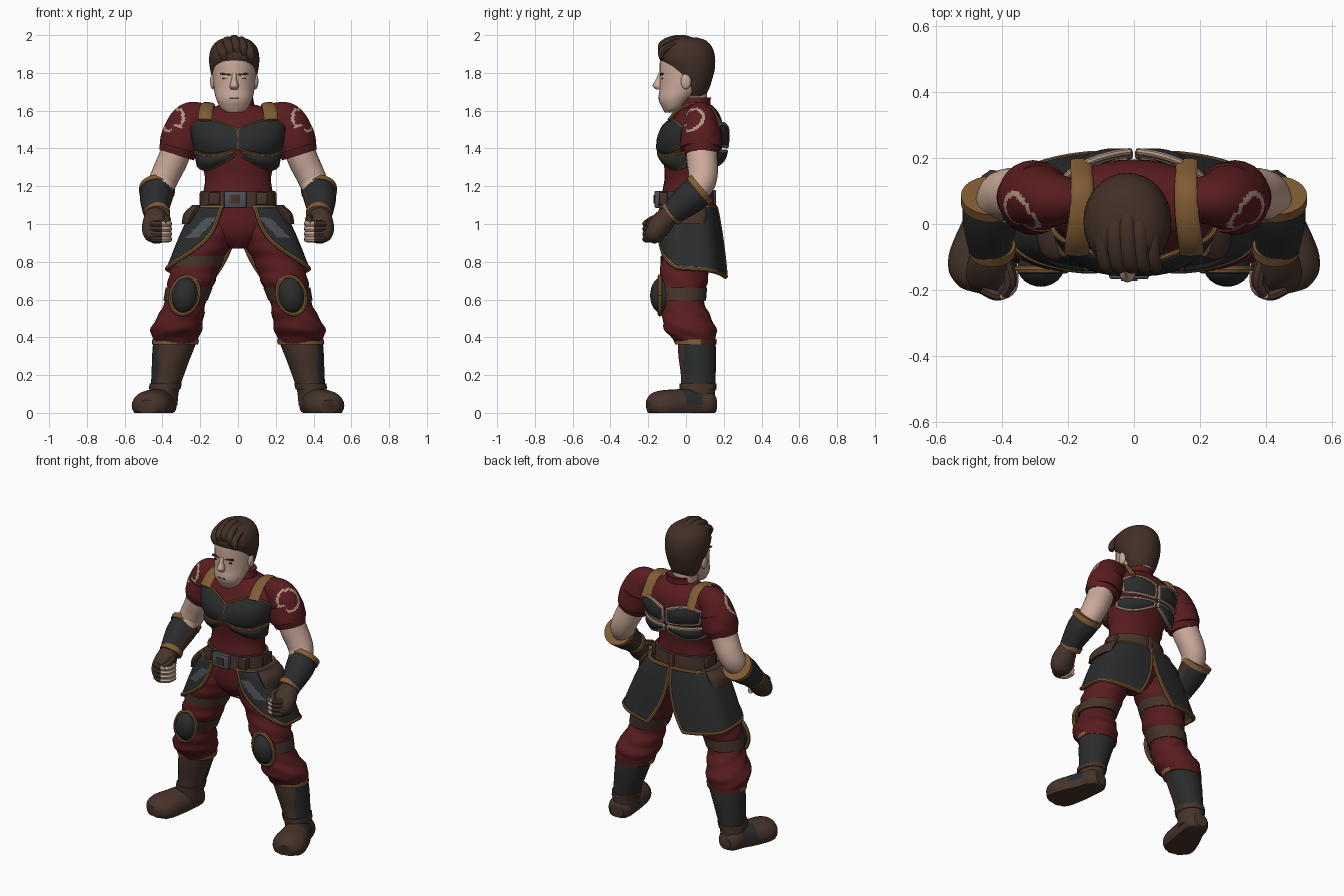
import bpy, bmesh
from math import sin, cos, pi, tau, radians
from mathutils import Vector, Matrix

if "Cube" in bpy.data.objects:
    bpy.data.objects.remove(bpy.data.objects["Cube"])

X, Y = Vector((1, 0, 0)), Vector((0, 1, 0))
HEAD_X = -.02
parts = []


def material(name, r, g, b):
    m = bpy.data.materials.new(name)
    m.use_nodes = True
    m.diffuse_color = (r, g, b, 1)
    m.node_tree.nodes["Principled BSDF"].inputs["Base Color"].default_value = (r, g, b, 1)
    return m


red = material("dark red cloth", .1, .012, .014)
dark = material("charcoal armour", .024, .025, .026)
brown = material("brown leather", .062, .034, .024)
hair_col = material("brown hair", .056, .029, .02)
gold = material("ochre trim", .22, .108, .035)
skin = material("skin", .6, .405, .325)
steel = material("grey steel", .075, .082, .092)
pale = material("pale trim", .46, .3, .23)


def finish(name, bm, mat, sided):
    """Turn a bmesh into a named object, mirrored in x when it is a paired part."""
    bmesh.ops.recalc_face_normals(bm, faces=bm.faces[:])
    mesh = bpy.data.meshes.new(name)
    bm.to_mesh(mesh)
    bm.free()
    mesh.materials.append(mat)
    ob = bpy.data.objects.new(name, mesh)
    bpy.context.collection.objects.link(ob)
    if sided:
        ob.modifiers.new("mirror", "MIRROR")
    parts.append(ob)
    return ob


def paint(ob, mat, rule):
    ob.data.materials.append(mat)
    index = len(ob.data.materials) - 1
    for p in ob.data.polygons:
        if rule(p.center, p.normal):
            p.material_index = index


def smooth_path(keys, steps):
    k = [Vector(q) for q in keys]
    k = [k[0] * 2 - k[1]] + k + [k[-1] * 2 - k[-2]]
    out = []
    for a, b, c, d in zip(k, k[1:], k[2:], k[3:]):
        for i in range(steps):
            t = i / steps
            out.append((b * 2 + (c - a) * t + (a * 2 - b * 5 + c * 4 - d) * t * t
                        + (b * 3 - a - c * 3 + d) * t ** 3) / 2)
    return out + [k[-2]]


def loft(name, keys, mat, align=False, sided=True, seg=24, steps=4, fold=0):
    """Skin ellipses (x, y, z, rx, ry); level ones, or square to the path if align."""
    path = smooth_path(keys, steps)
    pts = [Vector(p[:3]) for p in path]
    bm, rings, side = bmesh.new(), [], X
    for i, p in enumerate(path):
        ax, ay = X, Y
        if align:
            t = (pts[min(i + 1, len(pts) - 1)] - pts[max(i - 1, 0)]).normalized()
            if i == 0 and abs(t.x) > .9:
                side = Y
            side = (side - t * side.dot(t)).normalized()
            ax, ay = side, t.cross(side)
        ring = []
        for j in range(seg):
            a = tau * j / seg
            r = 1 + fold * sin(pts[i].z * 75 + 3 * sin(a) + 2 * a)
            co = pts[i] + ax * (cos(a) * p[3] * r) + ay * (sin(a) * p[4] * r)
            co.z = max(co.z, 0)
            ring.append(bm.verts.new(co))
        rings.append(ring)
    for lo, hi in zip(rings, rings[1:]):
        for j in range(seg):
            k = (j + 1) % seg
            bm.faces.new((lo[j], lo[k], hi[k], hi[j]))
    bm.faces.new(rings[0])
    bm.faces.new(rings[-1])
    return finish(name, bm, mat, sided)


def tube(name, points, r, mat, steps=1):
    return loft(name, [(*p, r, r) for p in points], mat, True, True, 8, steps)


def shell(name, surface, mat, trim, r, n=14, m=10):
    """Thin plate from surface(u, v) with a raised trim along its border."""
    grid = [[Vector(surface(i / n, j / m)) for j in range(m + 1)] for i in range(n + 1)]
    bm = bmesh.new()
    vs = [[bm.verts.new(c) for c in row] for row in grid]
    for i in range(n):
        for j in range(m):
            bm.faces.new((vs[i][j], vs[i + 1][j], vs[i + 1][j + 1], vs[i][j + 1]))
    ob = finish(name, bm, mat, True)
    solid = ob.modifiers.new("thickness", "SOLIDIFY")
    solid.thickness, solid.offset = .012, 0
    edge = (grid[0] + [row[-1] for row in grid[1:]] + grid[-1][-2::-1]
            + [row[0] for row in grid[-2::-1]])
    tube(name + "_trim", edge, r, trim)
    return ob


def box(name, at, size, mat, sided=False, tilt=0, bevel=.008):
    bm = bmesh.new()
    bmesh.ops.create_cube(bm, size=1, matrix=Matrix.Translation(at)
                          @ Matrix.Rotation(tilt, 4, "Y") @ Matrix.Diagonal((*size, 1)))
    if bevel:
        bmesh.ops.bevel(bm, geom=bm.edges[:], offset=bevel, segments=2, affect="EDGES", profile=.5)
    return finish(name, bm, mat, sided)


def ball(name, at, size, mat, sided=False, tilt=0):
    bm = bmesh.new()
    bmesh.ops.create_uvsphere(bm, u_segments=24, v_segments=14, radius=1,
                              matrix=Matrix.Translation(at) @ Matrix.Rotation(tilt, 4, "Y")
                              @ Matrix.Diagonal((*size, 1)))
    return finish(name, bm, mat, sided)


# Torso, collar and neck
loft("shirt", [(0, 0, 1.08, .19, .13), (0, 0, 1.17, .183, .125), (0, .005, 1.25, .175, .118),
               (0, .01, 1.35, .205, .13), (0, .03, 1.45, .235, .16), (0, .055, 1.53, .25, .138),
               (0, .06, 1.59, .2, .112), (0, .055, 1.63, .1, .08)], red, sided=False, seg=32)
loft("collar", [(0, .05, 1.59, .1, .09), (0, .05, 1.64, .085, .08), (0, .06, 1.67, .08, .072)],
     red, sided=False)
loft("neck", [(-.01, .04, 1.56, .075, .08), (HEAD_X, .035, 1.65, .073, .078),
              (HEAD_X, .03, 1.75, .08, .08)], skin, sided=False)
box("collar_seam", (0, -.035, 1.61), (.012, .02, .07), dark, bevel=0)


# Chest and back armour
def armour(name, way, a0, a1, low, high, trim, r):
    def surface(u, v):
        z = low(u) + (high(u) - low(u)) * v
        a = a0 + (a1 - a0) * u
        wide = .215 + .2 * (z - 1.3)
        deep = .18 - 2.6 * (z - 1.41) ** 2 if way < 0 else .19 - 1.2 * (z - 1.47) ** 2
        puff = .015 * sin(pi * u) * sin(pi * v)
        return (wide + puff) * sin(a), .03 + way * (deep + puff) * cos(a), z
    shell(name, surface, dark, trim, r)


armour("chest_plate", -1, 0, 1.35, lambda u: 1.40 - .03 * sin(pi * u),
       lambda u: 1.5 + .05 * sin(pi * u), gold, .008)
armour("rib_plate", -1, .1, 1.35, lambda u: 1.36 - .07 * sin(2.3 * u),
       lambda u: 1.38 - .02 * sin(pi * u), gold, .008)
armour("upper_back_plate", 1, .06, .95, lambda u: 1.41 + .01 * u,
       lambda u: 1.5 + .03 * sin(pi * u), pale, .011)
armour("lower_back_plate", 1, .06, 1.2, lambda u: 1.36 - .05 * sin(2.6 * u),
       lambda u: 1.385, pale, .011)
loft("shoulder_strap", [(.175, -.09, 1.55, .037, .01), (.17, -.045, 1.6, .037, .01),
                        (.16, .03, 1.632, .036, .01), (.157, .12, 1.622, .034, .01),
                        (.16, .19, 1.52, .033, .01)], gold, align=True, seg=12)

# Arms
sleeve = loft("sleeve", [(.17, .07, 1.56, .06, .08), (.25, .075, 1.545, .085, .1),
                         (.29, .08, 1.48, .1, .108), (.308, .08, 1.42, .1, .108),
                         (.325, .08, 1.365, .086, .095)], red, align=True, seg=72, steps=14)
EMBLEM, BLOB = Vector((.345, .03, 1.55)), Vector((.325, -.005, 1.495))
paint(sleeve, pale, lambda c, n: (c - BLOB).length < .034 or
      .058 < (c - EMBLEM).length < .074 and c.y < .1 and c.z > 1.46)
loft("sleeve_layer", [(.28, .08, 1.5, .1, .105), (.303, .08, 1.43, .107, .113),
                      (.312, .08, 1.4, .105, .111)], red, align=True)
loft("arm", [(.315, .08, 1.42, .08, .085), (.345, .085, 1.34, .08, .082),
             (.378, .09, 1.27, .077, .079), (.405, .075, 1.205, .073, .073),
             (.42, .0, 1.115, .06, .06), (.43, -.08, 1.05, .045, .045)], skin, align=True)
bracer = loft("bracer", [(.424, .075, 1.18, .088, .086), (.434, .02, 1.135, .086, .085),
                         (.436, -.04, 1.085, .073, .072), (.434, -.08, 1.05, .064, .062)],
              dark, align=True)
paint(bracer, brown, lambda c, n: n.x < -.8)
for name, y, z, r in (("elbow", .075, 1.18, .095), ("wrist", -.075, 1.055, .07)):
    loft(name + "_rim", [(.429, y + .012, z + .01, r, r * .96), (.429, y - .012, z - .01, r, r * .96)],
         gold, align=True)
loft("glove", [(.435, -.07, 1.06, .05, .05), (.437, -.11, 1.025, .064, .058),
               (.435, -.15, .975, .074, .06), (.428, -.175, .93, .062, .048),
               (.425, -.185, .905, .03, .025)], brown, align=True)
for i in range(4):
    z = .92 + .027 * i
    finger = tube("finger", [(.46, -.195, z), (.415, -.215, z), (.372, -.195, z), (.365, -.14, z)],
                  .017, brown, steps=5)
    paint(finger, skin, lambda c, n: c.x < .4)
tube("thumb", [(.39, -.11, 1.035), (.375, -.17, 1.025), (.395, -.21, 1.0)], .021, brown, steps=4)

# Trousers
loft("hips", [(0, .005, 1.1, .19, .13), (0, .005, 1, .2, .135), (0, .0, .93, .15, .115),
              (0, .0, .87, .05, .07)], red, sided=False)
loft("trouser_leg", [(.1, .01, 1.05, .1, .12), (.155, 0, .92, .13, .13), (.215, 0, .8, .13, .13),
                     (.245, -.015, .7, .125, .13), (.275, -.015, .6, .11, .11),
                     (.3, 0, .52, .12, .125), (.325, .02, .45, .135, .138),
                     (.33, .04, .4, .125, .12), (.33, .05, .365, .11, .105)],
     red, seg=32, steps=7, fold=.025)
loft("knee_strap", [(.258, -.015, .665, .125, .127), (.278, -.012, .595, .117, .118)], brown)
loft("thigh_strap", [(-.205, 0, .83, .136, .136), (-.225, 0, .775, .136, .136)], brown, sided=False)
ball("knee_pad", (.282, -.13, .622), (.07, .06, .095), dark, True, radians(-8))
tube("knee_pad_rim", [(.282 + .074 * cos(a) - .014 * sin(a), -.138, .622 + .1 * sin(a))
                      for a in (tau * i / 28 for i in range(29))], .012, gold)

# Boots
shaft = loft("boot_shaft", [(.33, .055, .39, .118, .1), (.352, .06, .3, .103, .1),
                            (.372, .065, .2, .086, .092), (.388, .065, .12, .076, .09),
                            (.395, .065, .04, .074, .085)], dark, seg=40)
paint(shaft, brown, lambda c, n: n.y + .4 * n.x < -.5 or c.z < .13)
rim = loft("boot_rim", [(.33, .05, .388, .125, .113), (.334, .052, .362, .122, .11)], gold)
paint(rim, red, lambda c, n: n.y > .3)
loft("ankle_strap", [(.383, .064, .155, .086, .098), (.388, .064, .125, .083, .097)], brown)
foot = loft("boot_foot", [(.39, .158, .045, .045, .04), (.395, .125, .045, .072, .075),
                          (.41, .05, .045, .08, .085), (.44, -.05, .04, .098, .085),
                          (.46, -.12, .04, .104, .08), (.473, -.17, .035, .088, .07),
                          (.48, -.2, .03, .05, .04)], brown, align=True)
paint(foot, dark, lambda c, n: -.01 < c.y < .09 and c.z > .035)


# Coat skirt, open in front and split behind
def skirt(u, v):
    start, end = .02 + .33 * v * v, radians(156 - 56 * v ** 3)
    a = start + (end - start) * u
    c = cos(a)
    wide, deep = .21 + .165 * v ** .7, .145 + .04 * v ** .7
    z = 1.09 - v * (.37 - .05 * u)
    return wide * sin(a), .01 + .02 * v + deep * (abs(c) ** .5 if c > 0 else -abs(c) ** .5), z


tails = shell("coat_skirt", skirt, dark, gold, .012, 56, 28)
paint(tails, steel, lambda c, n: c.y < -.06 and .93 < c.z < 1.03 and .04 < c.x + c.z - 1.1 < .1)
loft("hip_flap", [(.212, .0, 1.1, .03, .1), (.245, .0, 1.055, .042, .11),
                  (.268, .0, 1.0, .03, .1)], brown, seg=20)

# Belt
loft("belt", [(0, 0, 1.085, .203, .15), (0, 0, 1.13, .2, .147), (0, 0, 1.175, .197, .143)],
     brown, sided=False, seg=32)
box("buckle", (-.015, -.152, 1.13), (.12, .03, .09), steel)
box("buckle_inset", (-.015, -.168, 1.13), (.05, .008, .045), brown, bevel=0)
box("front_pouch", (.125, -.12, 1.135), (.06, .045, .07), brown, True)
box("side_pouch", (.185, .02, 1.13), (.04, .09, .075), brown, True)
box("back_loop", (0, .15, 1.125), (.04, .02, .11), brown)

# Head and face
loft("head", [(HEAD_X, -.08, 1.59, .04, .033), (HEAD_X, -.07, 1.612, .07, .055),
              (HEAD_X, -.055, 1.66, .095, .09), (HEAD_X, -.02, 1.72, .108, .12),
              (HEAD_X, 0, 1.8, .115, .14), (HEAD_X, 0, 1.88, .113, .135),
              (HEAD_X, 0, 1.95, .08, .1)], skin, sided=False, seg=32)
loft("nose", [(HEAD_X, -.132, 1.8, .012, .012), (HEAD_X, -.14, 1.765, .014, .02),
              (HEAD_X, -.147, 1.732, .024, .03), (HEAD_X, -.14, 1.712, .018, .018)],
     skin, sided=False, seg=16)
box("mouth", (HEAD_X, -.141, 1.665), (.05, .008, .007), brown, bevel=0)
for s in (-1, 1):
    box("brow", (HEAD_X + s * .045, -.129, 1.793), (.06, .018, .009), hair_col, tilt=-s * .1, bevel=.002)
    box("eye", (HEAD_X + s * .042, -.126, 1.77), (.04, .009, .007), brown, bevel=0)
    ball("ear", (HEAD_X + s * .112, .0, 1.755), (.016, .027, .042), skin)

# Hair with swept locks
loft("hair", [(HEAD_X, .04, 1.675, .075, .062), (HEAD_X, .034, 1.72, .1, .09),
              (HEAD_X, .028, 1.77, .116, .112), (HEAD_X, .02, 1.82, .128, .132),
              (HEAD_X, .006, 1.88, .133, .148), (HEAD_X, .004, 1.935, .12, .135),
              (HEAD_X, .005, 1.972, .085, .1), (HEAD_X, .005, 1.988, .04, .05)],
     hair_col, sided=False, seg=32)
for i in range(-2, 3):
    x = HEAD_X + i * .036
    drop = .008 * i * i
    loft("hair_lock", [(x + .02, -.128, 1.905 - drop, .018, .012),
                       (x + .01, -.128, 1.945 - drop, .024, .02),
                       (x, -.075, 1.975 - drop, .026, .02), (x - .004, .0, 1.982 - drop, .024, .016),
                       (x, .08, 1.95 - drop, .014, .012)],
         hair_col, align=True, sided=False, seg=10)

# Smooth shading with sharp edges kept
bpy.ops.object.select_all(action="DESELECT")
for ob in parts:
    ob.select_set(True)
bpy.context.view_layer.objects.active = parts[0]
bpy.ops.object.shade_smooth_by_angle(angle=radians(40))
